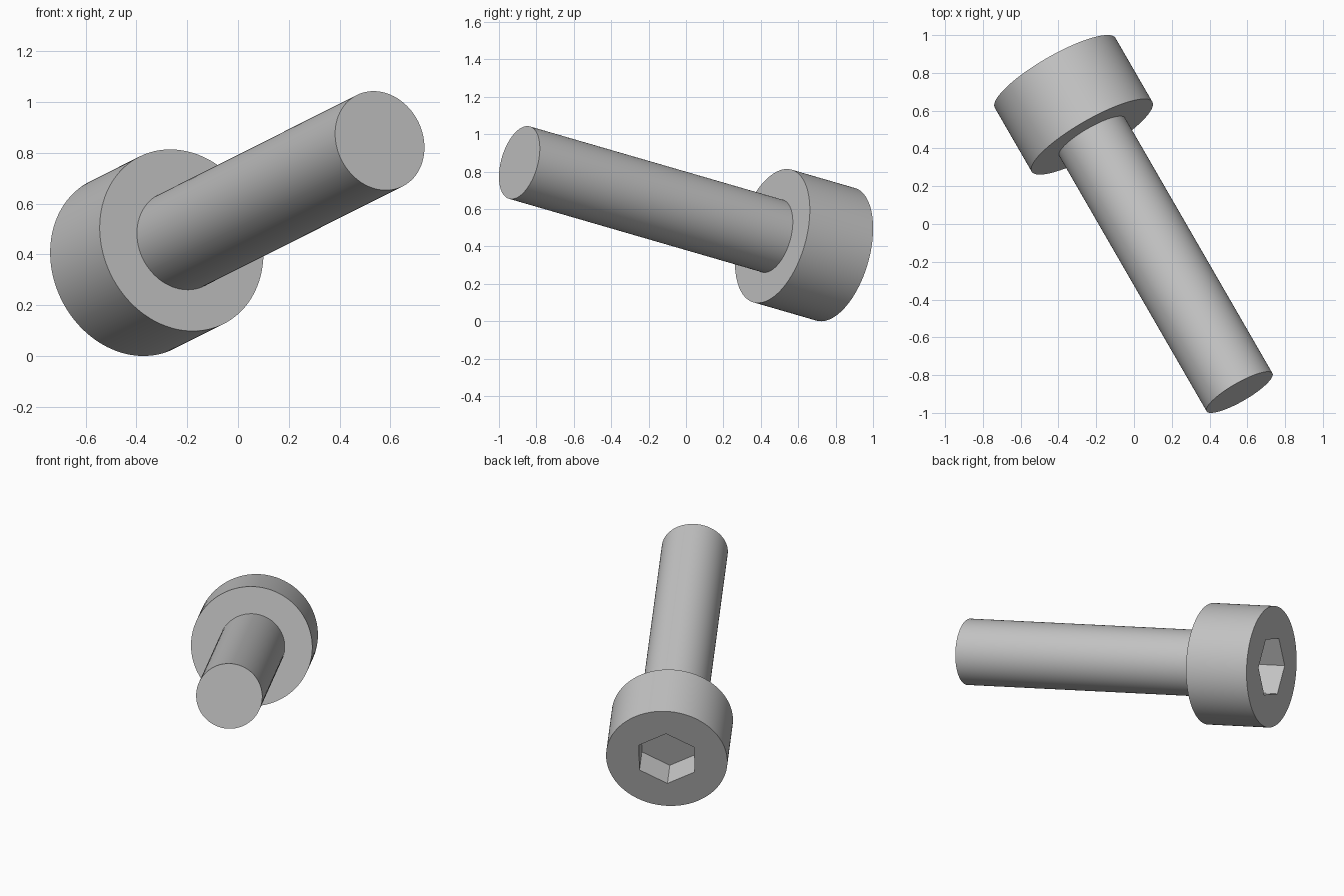
import bpy, bmesh
from math import sin, cos, tau, radians
from mathutils import Matrix, Vector

cube = bpy.data.objects.get("Cube")
if cube:
    bpy.data.objects.remove(cube, do_unlink=True)

# Proportions: one unit of the screw's own scale
K = 0.1342
SHAFT_R, HEAD_R, HEAD_H, LENGTH = 1.5 * K, 2.75 * K, 3 * K, 15 * K
SOCKET_R, SOCKET_D = 2.5 * K / 3 ** 0.5, 1.3 * K

# Lying pose: local z runs from the head to the tip, local y leans upward
heading, tilt = radians(-60), radians(14.1)
axis = Vector((cos(tilt) * cos(heading), cos(tilt) * sin(heading), sin(tilt)))
up = (Vector((0, 0, 1)) - axis * axis.z).normalized()
side = up.cross(axis)
pose = Matrix.Translation((-0.4175, 0.80, HEAD_R * cos(tilt))) @ \
    Matrix((side, up, axis)).transposed().to_4x4()

steel = bpy.data.materials.new("grey steel")
steel.use_nodes = True
grey = (0.55, 0.55, 0.55, 1)
steel.diffuse_color = grey
steel.node_tree.nodes["Principled BSDF"].inputs["Base Color"].default_value = grey


def prism(name, sides, radius, z0, z1):
    """Closed prism along local z with its first corner on local +y."""
    bm = bmesh.new()
    ring = [bm.verts.new((radius * sin(tau * i / sides), radius * cos(tau * i / sides), z0))
            for i in range(sides)]
    base = bm.faces.new(ring)
    top = bmesh.ops.extrude_face_region(bm, geom=[base], use_keep_orig=True)["geom"]
    bmesh.ops.translate(bm, vec=(0, 0, z1 - z0),
                        verts=[g for g in top if isinstance(g, bmesh.types.BMVert)])
    bmesh.ops.recalc_face_normals(bm, faces=bm.faces)
    mesh = bpy.data.meshes.new(name)
    bm.to_mesh(mesh)
    bm.free()
    mesh.materials.append(steel)
    obj = bpy.data.objects.new(name, mesh)
    bpy.context.collection.objects.link(obj)
    obj.matrix_world = pose
    return obj


def activate(obj):
    bpy.ops.object.select_all(action='DESELECT')
    obj.select_set(True)
    bpy.context.view_layer.objects.active = obj


# Shaft, seated a little way into the head
shaft = prism("shaft", 96, SHAFT_R, HEAD_H - 0.02, LENGTH)

# Head with a hexagonal socket cut into its outer end
head = prism("head", 128, HEAD_R, 0, HEAD_H)
cutter = prism("socket_cutter", 6, SOCKET_R, -0.1, SOCKET_D)
cutter.hide_render = True
cut = head.modifiers.new("socket", 'BOOLEAN')
cut.operation = 'DIFFERENCE'
cut.solver = 'EXACT'
cut.object = cutter
bpy.context.view_layer.update()
activate(head)
bpy.ops.object.modifier_apply(modifier=cut.name)
bpy.data.objects.remove(cutter, do_unlink=True)

# Smooth round sides, crisp rims
for part in (shaft, head):
    activate(part)
    bpy.ops.object.shade_smooth_by_angle(angle=radians(30))
